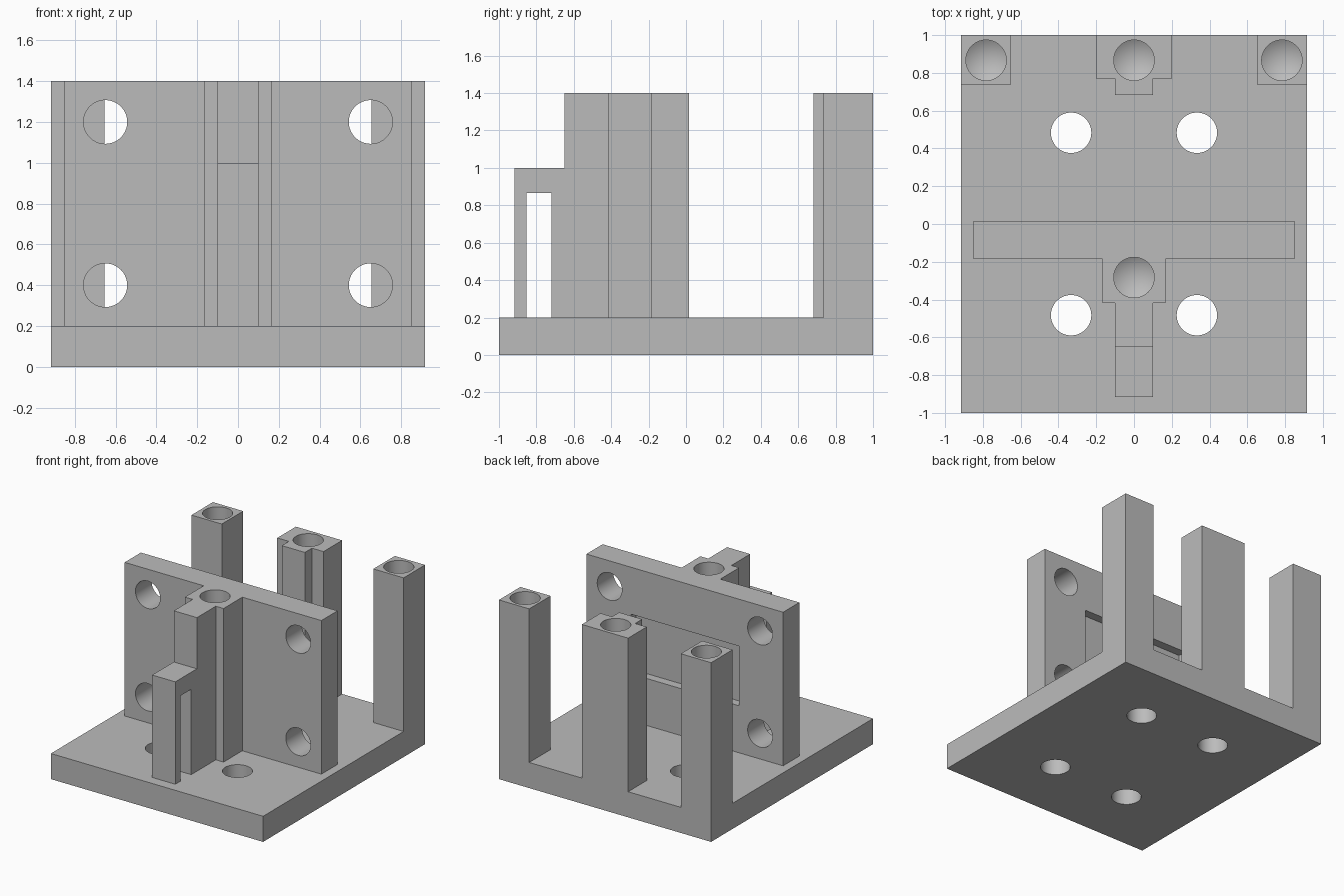
import bpy
import bmesh
from mathutils import Matrix, Vector
from math import pi, radians

if "Cube" in bpy.data.objects:
    bpy.data.objects.remove(bpy.data.objects["Cube"], do_unlink=True)

HALF_W, FLOOR, TOP = 0.917, 0.2, 1.4
HOLE_R, DRILL_DEPTH, TIP = 0.107, 0.67, 0.064

grey = bpy.data.materials.new("plain grey")
grey.use_nodes = True
colour = (0.5, 0.5, 0.5, 1)
grey.diffuse_color = colour
grey.node_tree.nodes["Principled BSDF"].inputs["Base Color"].default_value = colour


def extrude(bm, outline, shift):
    """Close an outline into a face and extrude it along shift."""
    face = bm.faces.new([bm.verts.new(p) for p in outline])
    out = bmesh.ops.extrude_face_region(bm, geom=[face])
    moved = [g for g in out["geom"] if isinstance(g, bmesh.types.BMVert)]
    bmesh.ops.translate(bm, verts=moved, vec=shift)


def prism(bm, plan, z0, z1):
    extrude(bm, [(x, y, z0) for x, y in plan], (0, 0, z1 - z0))


def block(bm, x0, x1, y0, y1, z0, z1):
    prism(bm, [(x0, y0), (x1, y0), (x1, y1), (x0, y1)], z0, z1)


def cylinder(bm, centre, length, axis="Z"):
    turn = Matrix.Rotation(pi / 2, 4, "X") if axis == "Y" else Matrix()
    bmesh.ops.create_cone(bm, cap_ends=True, segments=64, radius1=HOLE_R,
                          radius2=HOLE_R, depth=length,
                          matrix=Matrix.Translation(centre) @ turn)


def drill(bm, x, y):
    """Blind hole from the top with a pointed bottom."""
    length = DRILL_DEPTH + 0.1
    centre = Vector((x, y, TOP + 0.1 - length / 2))
    made = bmesh.ops.create_cone(bm, cap_ends=True, cap_tris=True, segments=64,
                                 radius1=HOLE_R, radius2=HOLE_R, depth=length,
                                 matrix=Matrix.Translation(centre))
    for v in made["verts"]:
        if (v.co.xy - centre.xy).length < HOLE_R / 2 and v.co.z < centre.z:
            v.co.z -= TIP


def make(name, bm):
    bmesh.ops.recalc_face_normals(bm, faces=bm.faces)
    mesh = bpy.data.meshes.new(name)
    bm.to_mesh(mesh)
    bm.free()
    obj = bpy.data.objects.new(name, mesh)
    bpy.context.collection.objects.link(obj)
    return obj


def finish(name, bm, cut=None):
    """Make the part, cut its holes and shade it."""
    obj = make(name, bm)
    obj.data.materials.append(grey)
    bpy.context.view_layer.objects.active = obj
    bpy.ops.object.select_all(action="DESELECT")
    obj.select_set(True)
    if cut:
        cutter = make(name + "_cutter", cut)
        cutter.hide_render = True
        cutter.data.materials.append(grey)
        mod = obj.modifiers.new("holes", "BOOLEAN")
        mod.operation, mod.solver, mod.object = "DIFFERENCE", "EXACT", cutter
        bpy.ops.object.modifier_apply(modifier=mod.name)
        bpy.data.objects.remove(cutter, do_unlink=True)
    bpy.ops.object.shade_smooth_by_angle(angle=radians(25))
    return obj


def mirrored(half):
    """Complete a plan given for its +x half, listed from front to back."""
    return half + [(-x, y) for x, y in reversed(half)]


# Base with four through holes
bm, cut = bmesh.new(), bmesh.new()
block(bm, -HALF_W, HALF_W, -1, 1, 0, FLOOR)
for x in (-0.333, 0.333):
    for y in (-0.483, 0.483):
        cylinder(cut, (x, y, FLOOR / 2), 1)
finish("base", bm, cut)

# Upright plate with boss and rib, mounting holes and a shallow rear pocket
bm, cut = bmesh.new(), bmesh.new()
prism(bm, mirrored([(0.1, -0.65), (0.1, -0.417), (0.167, -0.417),
                    (0.167, -0.185), (0.85, -0.185), (0.85, 0.015)]), FLOOR, TOP)
for x in (-0.65, 0.65):
    for z in (0.4, 1.2):
        cylinder(cut, (x, -0.085, z), 0.6, "Y")
block(cut, -0.467, 0.467, -0.052, 0.1, 0.567, 1.033)
drill(cut, 0, -0.283)
finish("upright_plate", bm, cut)

# Front loop: arch-shaped side profile, extruded across
bm = bmesh.new()
arch = [(-0.917, FLOOR), (-0.853, FLOOR), (-0.853, 0.867), (-0.72, 0.867),
        (-0.72, FLOOR), (-0.65, FLOOR), (-0.65, 1), (-0.917, 1)]
extrude(bm, [(-0.1, y, z) for y, z in arch], (0.2, 0, 0))
finish("front_loop", bm)

# Rear corner posts
for side, name in ((1, "left_post"), (-1, "right_post")):
    bm, cut = bmesh.new(), bmesh.new()
    x0, x1 = sorted((side * 0.655, side * HALF_W))
    block(bm, x0, x1, 0.735, 1, FLOOR, TOP)
    drill(cut, side * 0.783, 0.867)
    finish(name, bm, cut)

# Rear middle post with a guide rib
bm, cut = bmesh.new(), bmesh.new()
prism(bm, mirrored([(0.1, 0.683), (0.1, 0.77), (0.2, 0.77), (0.2, 1)]), FLOOR, TOP)
drill(cut, 0, 0.867)
finish("middle_post", bm, cut)
